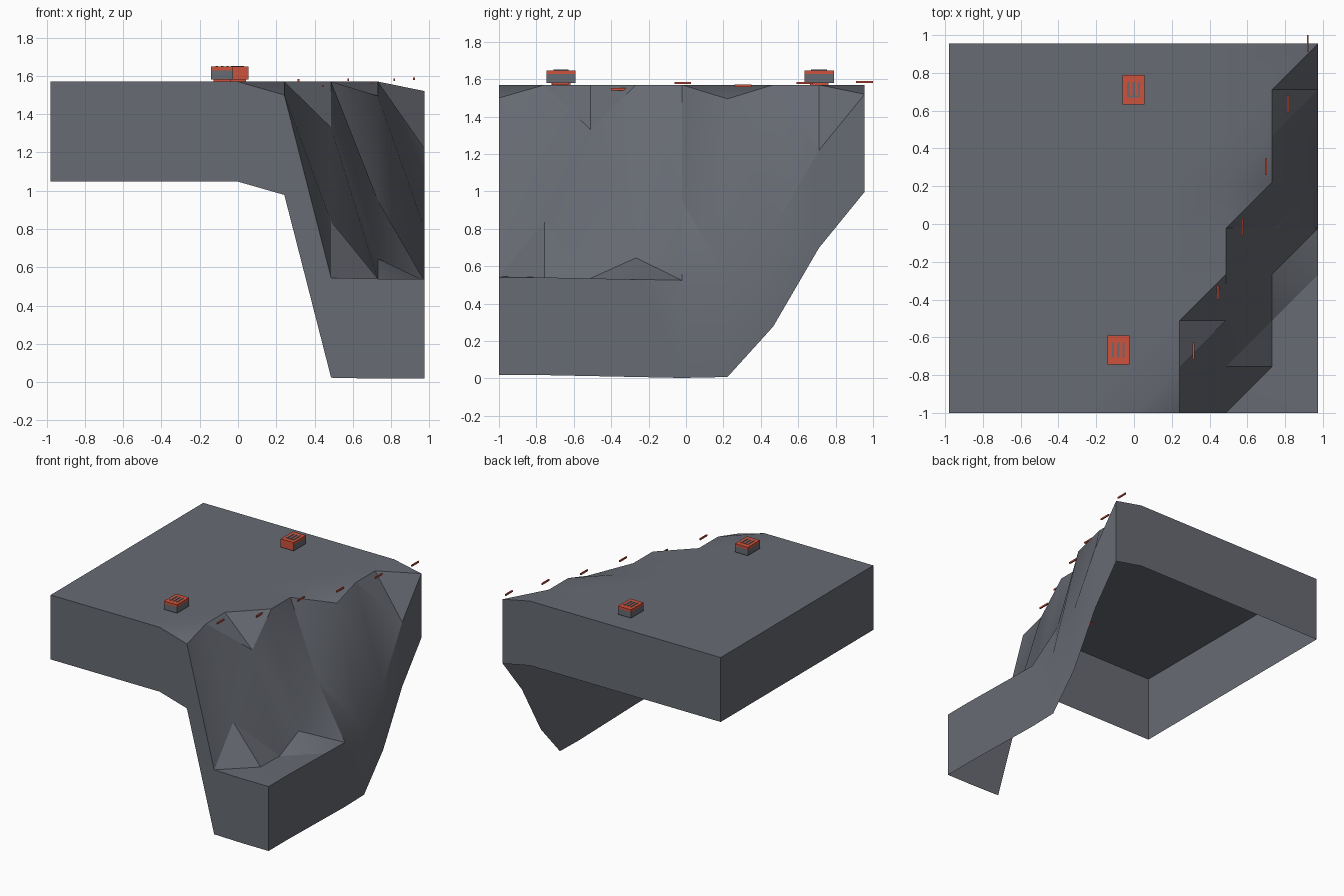
import bpy, bmesh, math

cube = bpy.data.objects.get("Cube")
if cube:
    bpy.data.objects.remove(cube, do_unlink=True)


def material(name, rgb):
    m = bpy.data.materials.new(name)
    m.use_nodes = True
    m.diffuse_color = (*rgb, 1)
    m.node_tree.nodes["Principled BSDF"].inputs["Base Color"].default_value = (*rgb, 1)
    return m


GREY = material("slate grey", (0.135, 0.145, 0.17))
RED = material("signal red", (0.62, 0.085, 0.045))


def finish(name, bm, *mats):
    me = bpy.data.meshes.new(name)
    bm.to_mesh(me)
    bm.free()
    ob = bpy.data.objects.new(name, me)
    bpy.context.collection.objects.link(ob)
    for m in mats:
        me.materials.append(m)
    return ob


def block(name, x, y, z, mat):
    """Box from (min, max) ranges on each axis."""
    bm = bmesh.new()
    bmesh.ops.create_cube(bm, size=1)
    for v in bm.verts:
        v.co = [sum(r) / 2 + c * (r[1] - r[0]) for c, r in zip(v.co, (x, y, z))]
    return finish(name, bm, mat)


# Terrain: a plateau grid whose last columns fall away as a cliff
TOP, DEPTH, CELL, N = 1.57, 0.522, 0.2444, 8
X0, Y0 = -0.98, -1.0
CLIFF = [  # heights of the rightmost columns, front row first
    (1.50, .545, .54, .54),
    (.84, .54, .54),
    (1.33, .535, .535),
    (.645, .53),
    (.95, .525),
    (1.495, .53),
    (.80,),
    (1.22,),
    (1.52,),
]
bm = bmesh.new()
grid = []
for j, tail in enumerate(CLIFF):
    row = [TOP] * (N + 1 - len(tail)) + list(tail)
    grid.append([bm.verts.new((X0 + i * CELL, Y0 + j * CELL, z)) for i, z in enumerate(row)])
for j in range(N):
    for i in range(N):
        a, b = grid[j][i], grid[j][i + 1]
        c, d = grid[j + 1][i + 1], grid[j + 1][i]
        bm.faces.new((a, b, c))
        bm.faces.new((a, c, d))

# Skirt around the rim, open underneath
rim = (grid[0][:-1] + [r[-1] for r in grid[:-1]]
       + grid[-1][:0:-1] + [r[0] for r in grid[:0:-1]])
low = [bm.verts.new((v.co.x, v.co.y, v.co.z - DEPTH)) for v in rim]
for k in range(len(rim)):
    n = (k + 1) % len(rim)
    bm.faces.new((rim[k], low[k], low[n], rim[n]))
terrain = finish("cliff_terrain", bm, GREY)
bpy.ops.object.select_all(action='DESELECT')
terrain.select_set(True)
bpy.context.view_layer.objects.active = terrain
bpy.ops.object.shade_smooth_by_angle(angle=math.radians(30))


# Two marker boxes: grey body, red cap and foot, grey bars on the lid
def marker_box(name, cx, cy, joined):
    def part(label, hx, hy, z, mat):
        block(f"{name}_{label}", (cx - hx, cx + hx), (cy - hy, cy + hy), z, mat)
    part("foot", 0.045, 0.05, (1.568, 1.58), RED)
    part("body", 0.058, 0.077, (1.58, 1.628), GREY)
    part("cap", 0.058, 0.077, (1.628, 1.648), RED)
    for s in (-1, 0, 1):
        x = cx + s * 0.028
        block(f"{name}_bar", (x - .006, x + .006), (cy - .04, cy + .04), (1.647, 1.652), GREY)
    if joined:
        block(f"{name}_joint", (cx - .034, cx + .034), (cy - .044, cy - .034), (1.647, 1.652), GREY)
        block(f"{name}_front_plate", (cx - .058, cx + .058), (cy - .08, cy - .077), (1.58, 1.648), RED)


marker_box("front_box", -0.083, -0.668, False)
marker_box("back_box", -0.002, 0.713, True)

# Small red sticks along the cliff edge
for x, y, z in ((.315, -.672, 1.577), (.445, -.355, 1.547), (.576, -.017, 1.58),
                (.70, .305, 1.565), (.816, .635, 1.58), (.92, .955, 1.585)):
    block("edge_stick", (x - .005, x + .005), (y - .045, y + .045), (z - .006, z + .006), RED)
